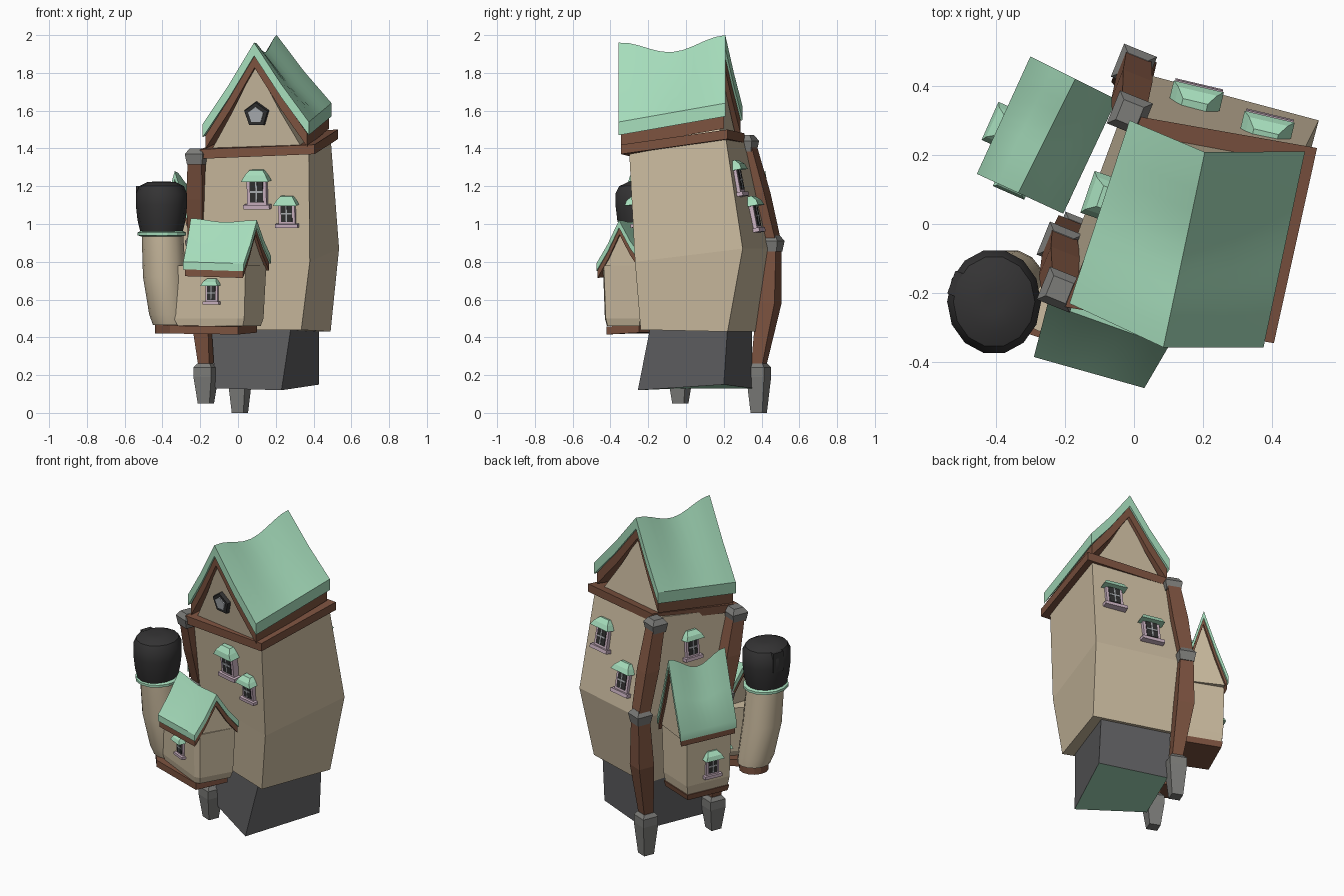
import bpy, bmesh
from math import sin, cos, pi, radians
from mathutils import Vector, Matrix
from mathutils.bvhtree import BVHTree

if "Cube" in bpy.data.objects:
    bpy.data.objects.remove(bpy.data.objects["Cube"])

COLORS = dict(mint=(.38, .72, .50), cream=(.60, .50, .35), brown=(.20, .085, .05),
              stone=(.20, .20, .19), base=(.11, .11, .115), coal=(.035, .034, .035),
              pink=(.60, .45, .54), pane=(.03, .03, .03), glass=(.42, .44, .46))
MATS = {}
for key, c in COLORS.items():
    MATS[key] = bpy.data.materials.new(key)
    MATS[key].diffuse_color = (*c, 1)


def loft(name, rings, mat, M=Matrix(), smooth=False):
    """Skin closed rings of equal length and cap both ends."""
    bm = bmesh.new()
    rows = [[bm.verts.new(M @ Vector(p)) for p in r] for r in rings]
    n = len(rows[0])
    for a, b in zip(rows, rows[1:]):
        for i in range(n):
            j = (i + 1) % n
            bm.faces.new((a[i], a[j], b[j], b[i]))
    bm.faces.new(rows[0])
    bm.faces.new(rows[-1])
    bmesh.ops.recalc_face_normals(bm, faces=bm.faces)
    me = bpy.data.meshes.new(name)
    bm.to_mesh(me)
    bm.free()
    me.materials.append(MATS[mat])
    ob = bpy.data.objects.new(name, me)
    bpy.context.collection.objects.link(ob)
    if smooth:
        bpy.ops.object.select_all(action='DESELECT')
        ob.select_set(True)
        bpy.context.view_layer.objects.active = ob
        bpy.ops.object.shade_smooth_by_angle(angle=radians(32))
    return ob


def ngon(cx, cy, z, r, n=4, turn=0.0, sy=1.0):
    return [(cx + r * cos(turn + 2 * pi * i / n), cy + sy * r * sin(turn + 2 * pi * i / n), z)
            for i in range(n)]


def rect(hx, y0, y1, z):
    return [(-hx, y0, z), (hx, y0, z), (hx, y1, z), (-hx, y1, z)]


def slab(name, corners, h, mat):
    return loft(name, [corners, [(x, y, z + h) for x, y, z in corners]], mat)


def scaled(pts, z, k):
    cx, cy = sum(p[0] for p in pts) / len(pts), sum(p[1] for p in pts) / len(pts)
    return [(cx + (p[0] - cx) * k, cy + (p[1] - cy) * k, z) for p in pts]


def saddle(front, back, sag, drop=0, inset=0, k=1, thick=None, n=10):
    """Rings of a sagging gable roof; without thickness it is a solid gable block."""
    rings = []
    for s in range(n + 1):
        t = inset + (1 - 2 * inset) * s / n
        L, T, R = [Vector(a).lerp(Vector(b), t) for a, b in zip(front, back)]
        dip = Vector((0, 0, -sag * sin(pi * t) ** 2))
        c = (L + R) / 2
        c.z = T.z
        L = Vector((*c.xy.lerp(L.xy, k), L.z))
        R = Vector((*c.xy.lerp(R.xy, k), R.z))
        T = T + dip
        flare = Vector((0, 0, -.012)) + dip * .1
        pts = [L, (L + T) / 2 + flare, T, (T + R) / 2 + flare, R]
        pts = [p - Vector((0, 0, drop)) for p in pts]
        if thick:
            pts += [p - Vector((0, 0, thick)) for p in reversed(pts)]
        rings.append(pts)
    return rings


def gable_roof(name, front, back, sag, thick, trim, floor):
    loft(name + "_tiles", saddle(front, back, sag, thick=thick), 'mint', smooth=True)
    loft(name + "_trim", saddle(front, back, sag, thick * .9, .02, .96, trim), 'brown')
    lower = lambda tri, z: [(*tri[0][:2], z), tri[1], (*tri[2][:2], z)]
    d = thick + trim * .7
    return loft(name + "_gable", saddle(lower(front, floor[0] + d), lower(back, floor[1] + d),
                                        sag, d, .06, .9), 'cream')


# Foundation, with green underside
base_low = [(-.12, -.03, .13), (.23, -.255, .12), (.43, .20, .15), (.04, .35, .13)]
base_top = [(-.14, -.05, .45), (.28, -.19, .45), (.43, .22, .45), (.02, .35, .45)]
foundation = loft("foundation", [base_low, base_top], 'base')
foundation.data.materials.append(MATS['mint'])
for poly in foundation.data.polygons:
    if poly.center.z < .2:
        poly.material_index = 1

# Main tower body, bulging at mid height
body = loft("main_walls", [
    [(-.13, -.06, .44), (.335, -.24, .44), (.49, .22, .43), (.02, .37, .43)],
    [(-.19, -.10, .83), (.38, -.27, .80), (.535, .30, .87), (.01, .44, .87)],
    [(-.17, -.20, 1.37), (.375, -.30, 1.37), (.49, .21, 1.46), (.0, .31, 1.46)]], 'cream')
slab("roof_band", [(-.20, -.24, 1.345), (.405, -.345, 1.37), (.53, .22, 1.45), (.02, .31, 1.43)],
     .05, 'brown')
main_gable = gable_roof("main_roof",
                        [(-.187, -.23, 1.53), (.085, -.357, 1.96), (.375, -.357, 1.54)],
                        [(-.013, .30, 1.62), (.205, .208, 2.0), (.495, .21, 1.64)],
                        .07, .07, .07, (1.37, 1.47))

# Corner posts: brown shaft, grey capital, joint and foot
for side, pts in (("front", [(-.17, -.03, .05), (-.17, -.03, .25), (-.19, -.04, .55),
                             (-.215, -.06, .90), (-.215, -.19, 1.36)]),
                  ("back", [(.01, .385, .0), (.01, .385, .25), (.0, .44, .58),
                            (.0, .455, .90), (-.012, .32, 1.43)])):
    foot, ankle, knee, mid, top = [Vector(p) for p in pts]
    q = lambda v, dz, r: ngon(v.x, v.y, v.z + dz, r, 4, radians(25))
    q = lambda v, dz, r: ngon(v.x, v.y, v.z + dz, r * 1.3, 4, radians(45 - 22))
    loft(side + "_post_foot", [q(foot, 0, .036), q(ankle, -.06, .055), q(ankle, -.01, .055),
                               q(ankle, .012, .038)], 'stone')
    loft(side + "_post_lower", [q(ankle, 0, .034), q(knee, 0, .055), q(mid, 0, .042)], 'brown')
    loft(side + "_post_upper", [q(mid, 0, .042), q(mid.lerp(top, .5), 0, .05),
                                q(top, 0, .042)], 'brown')
    for part, v in (("joint", mid), ("capital", top)):
        loft(f"{side}_post_{part}", [q(v, -.045, .046), q(v, .01, .056), q(v, .04, .034)], 'stone')

# Front bay house
bay = [(-.36, -.27), (.0, -.44), (.04, -.435), (.15, -.24), (-.15, -.06)]
bay_walls = loft("bay_walls", [scaled(bay, .46, .86), scaled(bay, .50, .93), scaled(bay, .78, 1)], 'cream')
slab("bay_sill", [(-.42, -.22, .42), (-.36, -.30, .42), (.0, -.42, .415), (.10, -.25, .425),
                  (-.13, -.05, .43)], .042, 'brown')
gable_roof("bay_roof",
           [(-.29, -.385, .80), (-.25, -.23, 1.03), (-.19, -.09, .82)],
           [(.03, -.475, .79), (.10, -.355, 1.02), (.175, -.24, .83)],
           .015, .04, .04, (.76, .76))

# Round turret with dark dome
loft("turret_sill", [ngon(-.355, -.17, z, .085, 14) for z in (.42, .47)], 'brown')
loft("turret_wall", [ngon(x, y, z, r, 14) for x, y, z, r in
                     ((-.355, -.17, .465, .095), (-.365, -.18, .52, .105), (-.39, -.205, .72, .113),
                      (-.40, -.22, .95, .11))], 'cream', smooth=True)
loft("turret_ring", [ngon(-.403, -.222, z, r, 14, sy=1.08) for z, r in
                     ((.935, .112), (.94, .128), (.955, .128), (.965, .11))], 'mint')
loft("turret_dome", [ngon(-.405, -.225, z, r, 14, sy=1.12) for z, r in
                     ((.95, .11), (1.02, .127), (1.10, .136), (1.16, .136), (1.20, .118),
                      (1.222, .075), (1.225, .03))], 'coal', smooth=True)
loft("dome_hatch", [rect(.035, -.02, .02, z) for z in (1.08, 1.20)], 'coal',
     Matrix.Translation((-.51, -.175, 0)) @ Matrix.Rotation(radians(70), 4, 'Z'))

# Left side house
house = [(-.43, .165), (-.19, .06), (-.07, .34), (-.31, .435)]
house_walls = loft("side_house_walls", [scaled(house, .46, .9), scaled(house, .52, .96),
                                        scaled(house, .83, 1)], 'cream')
loft("side_house_sill", [scaled(house, .43, .9), scaled(house, .465, .95)], 'brown')
side_gable = gable_roof("side_house_roof",
                        [(-.455, .145, .87), (-.335, .09, 1.28), (-.205, .03, .87)],
                        [(-.30, .485, .87), (-.17, .42, 1.28), (-.05, .36, .87)],
                        .08, .045, .04, (.82, .82))


def wall_frame(wall, start, direction):
    """Matrix on the wall surface: x along, y outward, z up."""
    me = wall.data
    tree = BVHTree.FromPolygons([v.co for v in me.vertices], [p.vertices for p in me.polygons])
    d = Vector(direction).normalized()
    hit, n, _, _ = tree.ray_cast(Vector(start), d)
    if n.dot(d) > 0:
        n = -n
    up = (Vector((0, 0, 1)) - n * n.z).normalized()
    M = Matrix((n.cross(up) * 1, n, up)).transposed().to_4x4()
    M.translation = hit
    return M


def window(name, wall, start, direction, w, h):
    M = wall_frame(wall, start, direction)
    a, b = w / 2, h / 2
    box = lambda part, hx, y, z0, z1, mat, x=0: loft(
        f"{name}_{part}", [rect(hx, -.03, y, z0), rect(hx, -.03, y, z1)], mat,
        M @ Matrix.Translation((x, 0, 0)))
    box("frame", a, .012, -b, b, 'pink')
    box("panes", a * .68, .016, -b * .72, b * .8, 'pane')
    box("mullion", a * .08, .019, -b * .7, b * .78, 'glass')
    box("transom", a * .64, .019, -b * .06, b * .08, 'glass')
    box("sill", a * 1.35, .026, -b * 1.22, -b * .9, 'pink')
    loft(name + "_awning", [rect(a * 1.42, -.03, .045, b * .78), rect(a * 1.1, -.03, .036, b * 1.2),
                            rect(a * .7, -.03, .01, b * 1.55)], 'mint', M)


def pentagon(name, wall, start, direction, r):
    M = wall_frame(wall, start, direction)
    for part, k, y, mat in (("frame", 1, .022, 'pane'), ("glass", .66, .028, 'glass')):
        loft(f"{name}_{part}", [[(x, d, z) for x, z, _ in ngon(0, 0, 0, r * k * s, 5, pi / 2)]
                                for d, s in ((-.02, 1), (y, .88))], mat, M)


front, back, left = (-.17, .98, 0), (.27, -.96, 0), (1, -.35, 0)
window("front_window_high", body, (.23, -1, 1.17), (-.17, 1, 0), .105, .15)
window("front_window_low", body, (.40, -1, 1.055), (-.19, 1, 0), .09, .12)
window("back_window_high", body, (.385, 1, 1.23), (0, -1, 0), .105, .14)
window("back_window_low", body, (.18, 1, 1.04), (0, -1, 0), .105, .14)
window("left_window", body, (-1, .08, 1.22), (1, 0, 0), .09, .13)
window("bay_window", bay_walls, (-.135, -1, .635), (0, 1, 0), .07, .10)
window("side_house_window", house_walls, (-1, .28, .62), (1, 0, 0), .085, .12)
pentagon("main_gable_window", main_gable, (.10, -1, 1.58), (0, 1, 0), .075)
window("side_gable_window", house_walls, (-.345, -1, .63), (0, 1, 0), .07, .10)

for m in bpy.data.materials:
    if m.users and not m.is_grease_pencil:
        m.use_nodes = True
        m.node_tree.nodes["Principled BSDF"].inputs["Base Color"].default_value = m.diffuse_color
